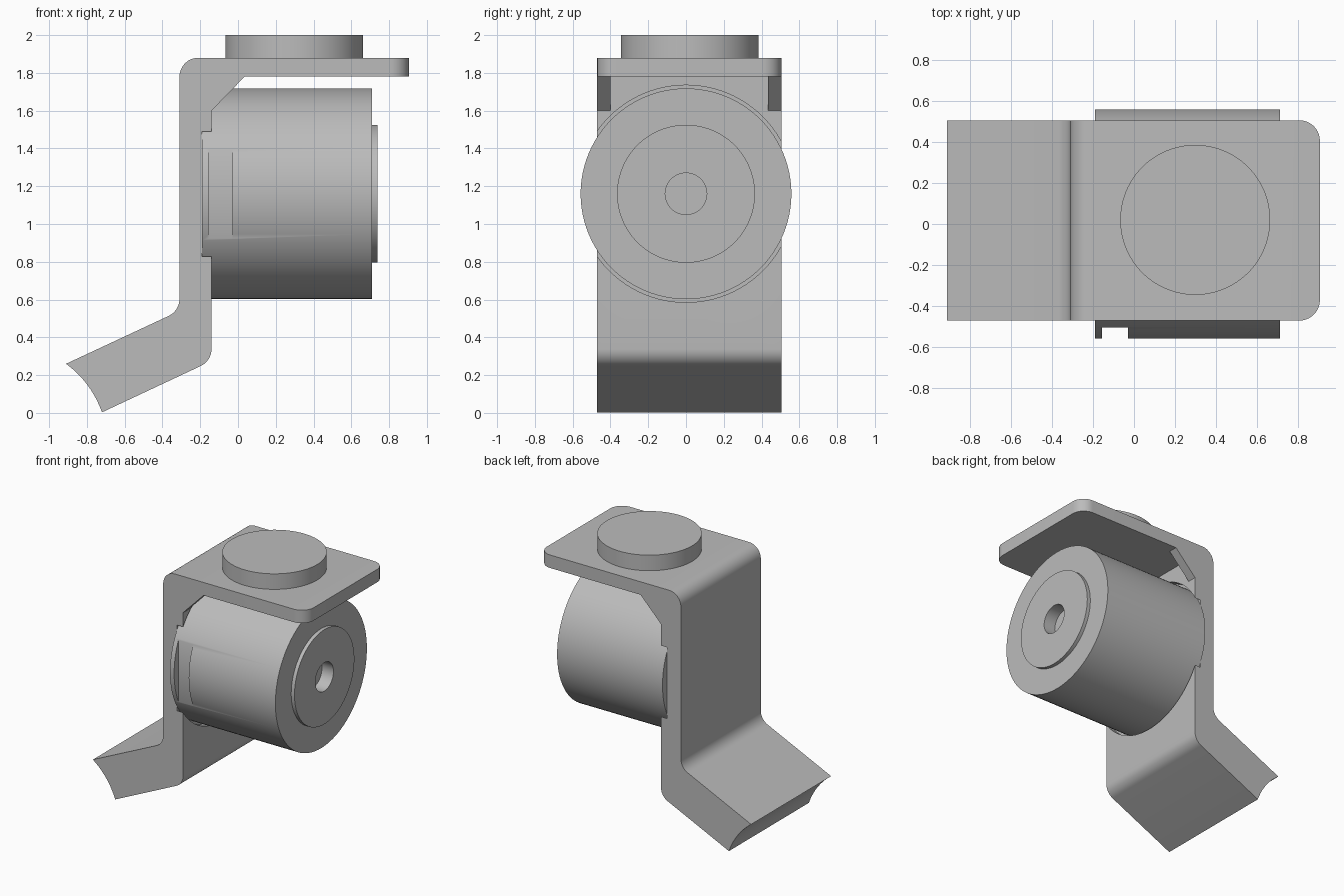
import bpy, bmesh, math
from mathutils import Vector, Matrix

cube = bpy.data.objects.get("Cube")
if cube:
    bpy.data.objects.remove(cube)

grey = bpy.data.materials.new("plain grey")
grey.use_nodes = True
colour = (0.5, 0.5, 0.5, 1)
grey.diffuse_color = colour
grey.node_tree.nodes["Principled BSDF"].inputs["Base Color"].default_value = colour


def finish(bm, name):
    bmesh.ops.recalc_face_normals(bm, faces=bm.faces)
    mesh = bpy.data.meshes.new(name)
    bm.to_mesh(mesh)
    bm.free()
    mesh.materials.append(grey)
    obj = bpy.data.objects.new(name, mesh)
    bpy.context.collection.objects.link(obj)
    return obj


def smooth(obj):
    bpy.ops.object.select_all(action='DESELECT')
    obj.select_set(True)
    bpy.context.view_layer.objects.active = obj
    bpy.ops.object.shade_smooth_by_angle(angle=math.radians(30))


def fillet(before, corner, after, radius, steps=8):
    """Points of a tangent arc that rounds one profile corner."""
    b, c, a = Vector(before), Vector(corner), Vector(after)
    u, v = (b - c).normalized(), (a - c).normalized()
    half = u.angle(v) / 2
    centre = c + (u + v).normalized() * radius / math.sin(half)
    reach = radius / math.tan(half)
    start, end = c + u * reach - centre, c + v * reach - centre
    return [centre + start.slerp(end, i / steps).normalized() * radius
            for i in range(steps + 1)]


def extrude_y(points, y0, y1):
    """Solid from an (x, z) outline, running along y."""
    bm = bmesh.new()
    face = bm.faces.new([bm.verts.new((p[0], y0, p[1])) for p in points])
    out = bmesh.ops.extrude_face_region(bm, geom=[face])
    moved = [g for g in out["geom"] if isinstance(g, bmesh.types.BMVert)]
    bmesh.ops.translate(bm, verts=moved, vec=(0, y1 - y0, 0))
    return bm


def lathe_x(profile, name, z, segments=96):
    """Turned solid about the x axis, from (x, radius) points."""
    bm = bmesh.new()
    verts = [bm.verts.new((x, 0, r)) for x, r in profile]
    edges = [bm.edges.new(pair) for pair in zip(verts, verts[1:])]
    bmesh.ops.spin(bm, geom=verts + edges, axis=(1, 0, 0), cent=(0, 0, 0),
                   angle=math.tau, steps=segments, use_duplicate=False)
    bmesh.ops.remove_doubles(bm, verts=bm.verts, dist=0.0001)
    bmesh.ops.translate(bm, verts=bm.verts, vec=(0, 0, z))
    return finish(bm, name)


def cut(obj, cutter):
    cutter.hide_render = True
    mod = obj.modifiers.new("cut", 'BOOLEAN')
    mod.operation, mod.solver, mod.object = 'DIFFERENCE', 'EXACT', cutter
    bpy.context.view_layer.objects.active = obj
    bpy.ops.object.modifier_apply(modifier=mod.name)
    bpy.data.objects.remove(cutter)


FRONT, BACK = -0.47, 0.505
WALL_OUT, WALL_IN = -0.31, -0.14
AXIS_Z = 1.16

# Bent bracket: top plate, upright wall and sloping foot
tip_top, tip_low = Vector((-0.91, 0.26)), Vector((-0.72, 0.003))
knee_out, knee_in = (WALL_OUT, 0.54), (WALL_IN, 0.275)
shoulder, plate_end = (WALL_OUT, 1.88), (0.905, 1.88)
inner_corner = (WALL_IN, 1.78)

# Foot end is a shallow hollow arc
chord = tip_low - tip_top
hollow = Vector((-chord.y, chord.x)).normalized() * 0.024
arc = [tip_top + chord * t + hollow * 4 * t * (1 - t)
       for t in (i / 10 for i in range(11))]

outline = [plate_end]
outline += fillet(plate_end, shoulder, knee_out, 0.1)
outline += fillet(shoulder, knee_out, tip_top, 0.1)
outline += arc
outline += fillet(tip_low, knee_in, inner_corner, 0.1)
outline += [inner_corner, (0.905, 1.78)]

bm = extrude_y(outline, FRONT, BACK)
corners = [e for e in bm.edges
           if all(v.co.x > 0.9 for v in e.verts)
           and abs(e.verts[0].co.z - e.verts[1].co.z) > 0.05]
bmesh.ops.bevel(bm, geom=corners, offset=0.1, segments=10, profile=0.5,
                affect='EDGES')
bracket = finish(bm, "bracket")

# Round seat sunk into the wall
seat = lathe_x([(-0.19, 0), (-0.19, 0.575), (0.1, 0.575), (0.1, 0)],
               "seat_cutter", AXIS_Z)
cut(bracket, seat)
smooth(bracket)

# Corner gussets under the plate
for name, y in (("front_gusset", FRONT), ("back_gusset", BACK - 0.07)):
    finish(extrude_y([(WALL_IN, 1.6), (0.035, 1.78), (WALL_IN, 1.78)],
                     y, y + 0.07), name)

# Drum with a raised end boss and a blind centre hole
drum = lathe_x([(-0.19, 0), (-0.19, 0.558), (0.71, 0.558), (0.71, 0.365),
                (0.738, 0.365), (0.738, 0.11), (0.64, 0.11), (0.64, 0)],
               "drum", AXIS_Z)

# Flat-bottomed slot on the front of the drum
slot = finish(extrude_y([(-0.155, 0.8), (-0.03, 0.8), (-0.03, 1.5),
                         (-0.155, 1.5)], -0.8, -0.505), "slot_cutter")
cut(drum, slot)
smooth(drum)

# Round pad on the plate
bm = bmesh.new()
bmesh.ops.create_cone(bm, cap_ends=True, segments=96, radius1=0.365,
                      radius2=0.365, depth=0.12,
                      matrix=Matrix.Translation((0.298, 0.02, 1.94)))
smooth(finish(bm, "top_pad"))
